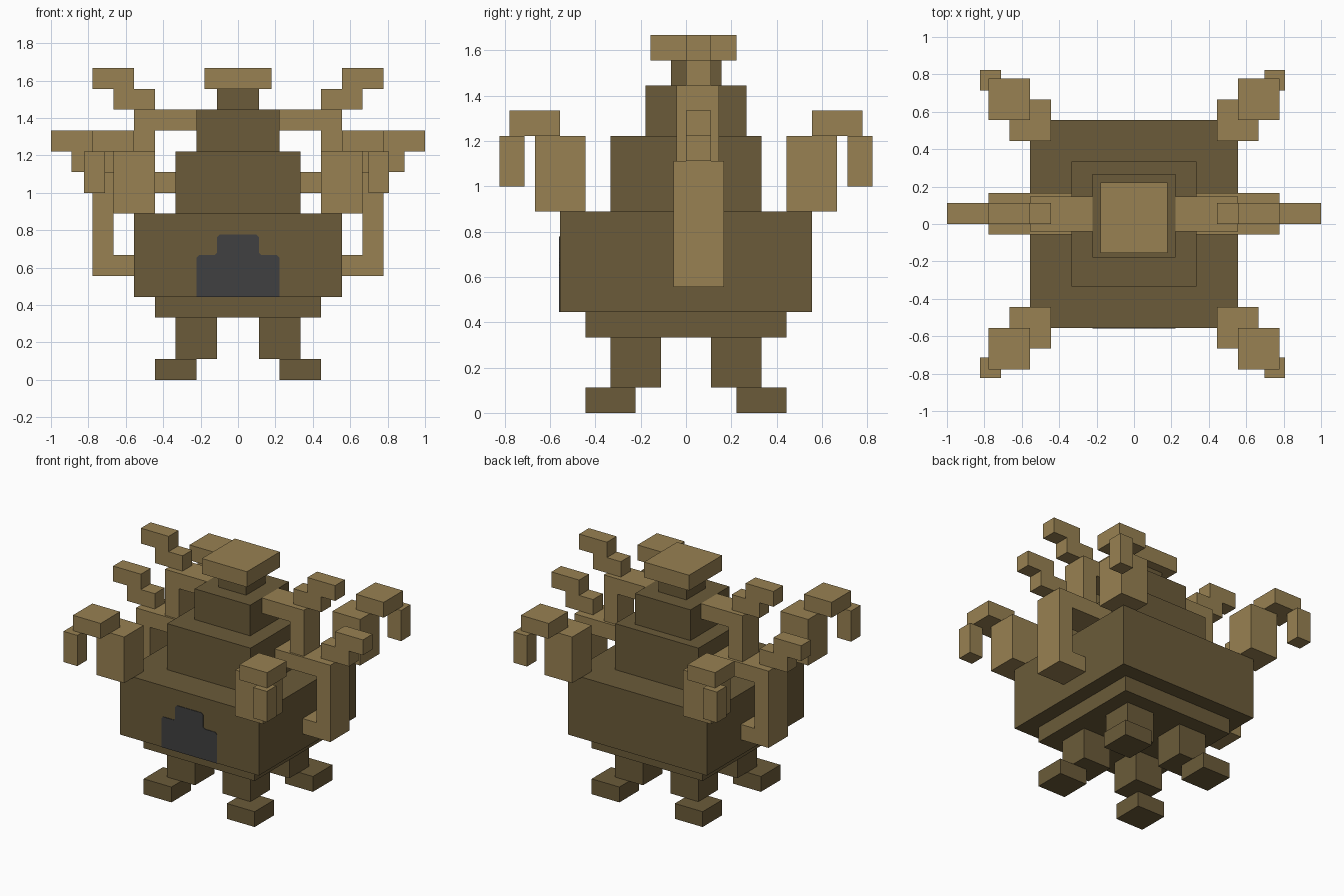
import bpy
import bmesh

if "Cube" in bpy.data.objects:
    bpy.data.objects.remove(bpy.data.objects["Cube"], do_unlink=True)

U = 1 / 9  # block grid size


def material(name, rgb):
    m = bpy.data.materials.new(name)
    m.diffuse_color = (*rgb, 1)
    m.use_nodes = True
    bsdf = m.node_tree.nodes["Principled BSDF"]
    bsdf.inputs["Base Color"].default_value = (*rgb, 1)
    bsdf.inputs["Roughness"].default_value = 0.9
    return m


BARK = material("dark olive brown", (0.147, 0.105, 0.041))
WOOD = material("light tan brown", (0.314, 0.220, 0.084))
DARK = material("charcoal", (0.051, 0.051, 0.053))


def finish(name, bm, mat):
    bmesh.ops.recalc_face_normals(bm, faces=bm.faces)
    mesh = bpy.data.meshes.new(name)
    bm.to_mesh(mesh)
    bm.free()
    mesh.materials.append(mat)
    ob = bpy.data.objects.new(name, mesh)
    bpy.context.collection.objects.link(ob)
    return ob


def blocks(name, mat, *boxes, sx=1, sy=1):
    """One object from boxes given as x, y and z ranges in grid units."""
    bm = bmesh.new()
    for box in boxes:
        verts = bmesh.ops.create_cube(bm, size=1)["verts"]
        for v in verts:
            for i, (a, b) in enumerate(box):
                v.co[i] = ((a + b) / 2 + v.co[i] * (b - a)) * U
            v.co.x *= sx
            v.co.y *= sy
    return finish(name, bm, mat)


# Stacked body and head
blocks("belly", BARK, ((-4, 4), (-4, 4), (3, 4)))
blocks("body", BARK, ((-5, 5), (-5, 5), (4, 8)))
blocks("chest", BARK, ((-3, 3), (-3, 3), (8, 11)))
blocks("head", BARK, ((-2, 2), (-1.6, 2.4), (11, 13)))
blocks("neck_stub", BARK, ((-1, 1), (-0.6, 1.4), (13, 14)))
blocks("cap", WOOD, ((-1.62, 1.62), (-1.4, 2), (14, 15)))

# Four legs and four hooked corner branches
for sx, side in ((1, "left"), (-1, "right")):
    for sy, end in ((-1, "front"), (1, "back")):
        tag = f"{end}_{side}"
        blocks(f"{tag}_leg", BARK, ((1, 3), (1, 3), (1, 3)), sx=sx, sy=sy)
        blocks(f"{tag}_foot", BARK, ((2, 4), (2, 4), (0, 1)), sx=sx, sy=sy)
        tip_x = (6.28, 7.26) if sx > 0 else (6.4, 7.4)
        blocks(f"{tag}_branch", WOOD,
               ((4, 6), (4, 6), (8, 11)),
               ((5, 7), (5, 7), (11, 12)),
               (tip_x, (6.42, 7.4), (9, 11)), sx=sx, sy=sy)

    # Side handle: post, lower bracket and upper bar
    wide, mid, thin = (-0.5, 1.5), (-0.37, 1.32), (0, 1)
    blocks(f"{side}_handle", WOOD,
           ((6, 7), wide, (5, 10)),
           ((5, 6), wide, (5, 6)),
           ((3, 6), wide, (9, 10)), sx=sx)
    # Upper arm from the head down to the handle
    blocks(f"{side}_upper_arm", WOOD,
           ((2, 5), mid, (12, 13)),
           ((4, 5), mid, (10, 12)), sx=sx)
    # Stepped twigs on the arm and the handle
    for name, x, z in (("upper", 4, 13), ("lower", 6, 10)):
        blocks(f"{side}_{name}_twig", WOOD,
               ((x, x + 2), thin, (z, z + 1)),
               ((x + 1, x + 3), thin, (z + 1, z + 2)), sx=sx)

# Stepped doorway plate with clipped corners
c = 0.12
half = [(2, 4), (2, 6 - c), (2 - c, 6), (1 + c, 6), (1, 6 + c),
        (1, 7 - c), (1 - c, 7)]
outline = half + [(-x, z) for x, z in reversed(half)]
bm = bmesh.new()
face = bm.faces.new([bm.verts.new((x * U, -5 * U, z * U)) for x, z in outline])
front = bmesh.ops.extrude_face_region(bm, geom=[face])["geom"]
for v in front:
    if isinstance(v, bmesh.types.BMVert):
        v.co.y -= 0.004
finish("doorway", bm, DARK)
